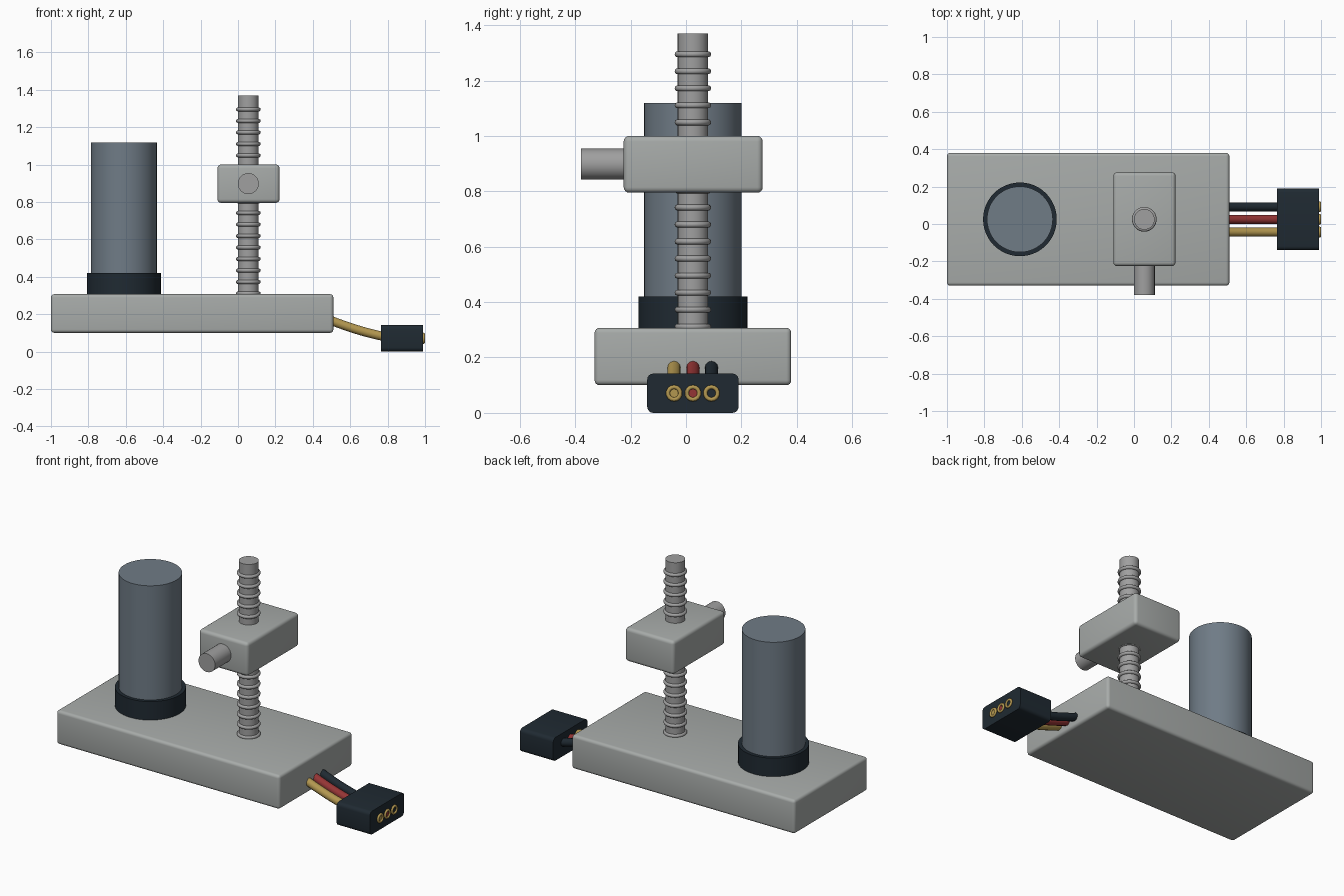
import bpy
import math

cube = bpy.data.objects.get("Cube")
if cube:
    bpy.data.objects.remove(cube, do_unlink=True)


def material(name, r, g, b):
    m = bpy.data.materials.new(name)
    m.use_nodes = True
    m.diffuse_color = (r, g, b, 1)
    m.node_tree.nodes["Principled BSDF"].inputs["Base Color"].default_value = (r, g, b, 1)
    return m


GREY = material("light grey", 0.39, 0.41, 0.40)
STEEL = material("steel grey", 0.35, 0.35, 0.35)
SLATE = material("slate blue", 0.16, 0.20, 0.24)
BLACK = material("blue black", 0.014, 0.023, 0.032)
GOLD = material("gold", 0.45, 0.31, 0.08)
RED = material("red", 0.30, 0.035, 0.035)


def finish(name, mat):
    obj = bpy.context.object
    obj.name = name
    obj.data.materials.append(mat)
    bpy.ops.object.shade_smooth_by_angle(angle=math.radians(40))
    return obj


def block(name, mat, lo, hi, bevel, only_along_x=False):
    mid = [(a + b) / 2 for a, b in zip(lo, hi)]
    bpy.ops.mesh.primitive_cube_add(size=1, location=mid)
    obj = bpy.context.object
    obj.scale = [b - a for a, b in zip(lo, hi)]
    bpy.ops.object.transform_apply(location=False, rotation=False, scale=True)
    mod = obj.modifiers.new("Rounded edges", "BEVEL")
    mod.width = bevel
    mod.segments = 4
    if only_along_x:
        weights = obj.data.attributes.new("bevel_weight_edge", "FLOAT", "EDGE")
        for e in obj.data.edges:
            a, b = (obj.data.vertices[i].co for i in e.vertices)
            weights.data[e.index].value = float(abs(a.x - b.x) > 0.01)
        mod.limit_method = "WEIGHT"
    bpy.ops.object.modifier_apply(modifier=mod.name)
    return finish(name, mat)


def cylinder(name, mat, radius, start, length, rotation=(0, 0, 0), offset=(0, 0, 1)):
    mid = [s + o * length / 2 for s, o in zip(start, offset)]
    bpy.ops.mesh.primitive_cylinder_add(vertices=48, radius=radius, depth=length,
                                        location=mid, rotation=rotation)
    return finish(name, mat)


def ring(name, mat, major, minor, location, rotation=(0, 0, 0), sides=40):
    bpy.ops.mesh.primitive_torus_add(major_radius=major, minor_radius=minor,
                                     major_segments=sides, minor_segments=10,
                                     location=location, rotation=rotation)
    return finish(name, mat)


Y = 0.025          # shared centre line
SCREW_X = 0.055
QUARTER = math.pi / 2

# Base and motor
block("base_plate", GREY, (-1, -0.33, 0.1), (0.51, 0.38, 0.307), 0.018)
cylinder("motor_body", SLATE, 0.176, (-0.61, Y, 0.29), 0.828)
cylinder("motor_collar", BLACK, 0.197, (-0.61, Y, 0.29), 0.13)

# Lead screw with its thread ridges
cylinder("lead_screw", STEEL, 0.055, (SCREW_X, Y, 0.29), 1.08)
for i in range(17):
    ring(f"screw_thread_{i + 1}", STEEL, 0.055, 0.011, (SCREW_X, Y, 0.311 + i * 0.0615))

# Travelling carriage and its side pin
block("carriage", GREY, (-0.11, -0.225, 0.795), (0.222, 0.277, 1.0), 0.02)
cylinder("carriage_pin", STEEL, 0.056, (SCREW_X, -0.2, 0.898), 0.18,
         rotation=(QUARTER, 0, 0), offset=(0, -1, 0))


# Cable wires, running through the plug to its contacts
def wire(name, mat, y):
    curve = bpy.data.curves.new(name, "CURVE")
    curve.dimensions = "3D"
    curve.bevel_depth = 0.024
    curve.bevel_resolution = 4
    curve.use_fill_caps = True
    spline = curve.splines.new("BEZIER")
    spline.bezier_points.add(1)
    path = [((0.48, 0.173), (0.38, 0.21), (0.57, 0.137)),
            ((0.82, 0.073), (0.69, 0.095), (0.92, 0.06))]
    for p, (co, left, right) in zip(spline.bezier_points, path):
        p.co = (co[0], y, co[1])
        p.handle_left = (left[0], y, left[1])
        p.handle_right = (right[0], y, right[1])
    curve.materials.append(mat)
    bpy.context.collection.objects.link(bpy.data.objects.new(name, curve))


# Plug with a gold ring and coloured core for each wire
block("plug", BLACK, (0.765, -0.14, 0), (0.99, 0.19, 0.142), 0.022, only_along_x=True)
for label, mat, y in (("yellow", GOLD, -0.043), ("red", RED, Y), ("black", BLACK, 0.092)):
    wire(f"{label}_wire", mat, y)
    side = (0, QUARTER, 0)
    cylinder(f"{label}_core", mat, 0.02, (0.95, y, 0.071), 0.043, side, (1, 0, 0))
    ring(f"{label}_contact", GOLD, 0.0225, 0.0075, (0.9925, y, 0.071), side, 14)
